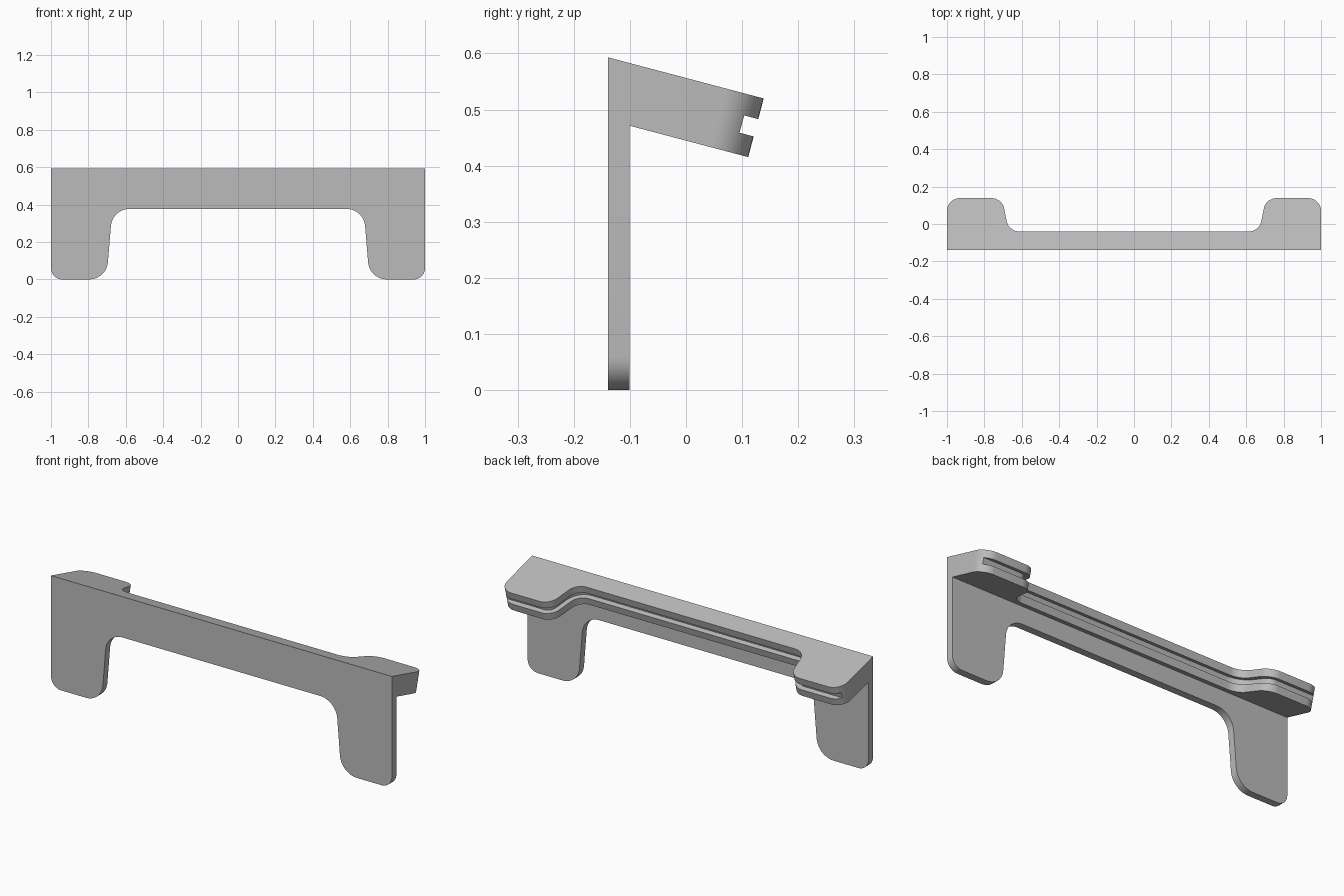
import bpy, bmesh, math
from mathutils import Vector

if "Cube" in bpy.data.objects:
    bpy.data.objects.remove(bpy.data.objects["Cube"])

FRONT, TOP, PLATE = -0.139, 0.593, 0.038
TILT = math.radians(14.8)
THICK = 0.108

grey = bpy.data.materials.new("plain grey")
grey.use_nodes = True
grey.diffuse_color = (0.5, 0.5, 0.5, 1)
grey.node_tree.nodes["Principled BSDF"].inputs["Base Color"].default_value = (0.5, 0.5, 0.5, 1)


def rounded(corners, steps=10):
    """Outline from (x, y, radius) corners, each turned into an arc."""
    out = []
    for i, (x, y, r) in enumerate(corners):
        p = Vector((x, y))
        if r == 0:
            out.append(p)
            continue
        a = (Vector(corners[i - 1][:2]) - p).normalized()
        b = (Vector(corners[(i + 1) % len(corners)][:2]) - p).normalized()
        half = a.angle(b) / 2
        centre = p + (a + b).normalized() * (r / math.sin(half))
        start = p + a * (r / math.tan(half)) - centre
        end = p + b * (r / math.tan(half)) - centre
        sweep = start.angle(end)
        for k in range(steps + 1):
            t = k / steps
            out.append(centre + (start * math.sin((1 - t) * sweep)
                                 + end * math.sin(t * sweep)) / math.sin(sweep))
    return out


def mirrored(half):
    """Complete an outline that runs from the -x side to the middle."""
    return half + [(-x, y, r) for x, y, r in reversed(half)]


def prism(name, outline, origin, up, depth):
    """Extrude an outline lying in the plane of x and up."""
    bm = bmesh.new()
    face = bm.faces.new([bm.verts.new(origin + Vector((p.x, 0, 0)) + up * p.y) for p in outline])
    new = bmesh.ops.extrude_face_region(bm, geom=[face])["geom"]
    bmesh.ops.translate(bm, vec=depth, verts=[v for v in new if isinstance(v, bmesh.types.BMVert)])
    # trim everything ahead of the front plane and close the cut
    geom = bm.verts[:] + bm.edges[:] + bm.faces[:]
    cut = bmesh.ops.bisect_plane(bm, geom=geom, plane_co=(0, FRONT, 0),
                                 plane_no=(0, -1, 0), clear_outer=True)["geom_cut"]
    bmesh.ops.holes_fill(bm, edges=[e for e in cut if isinstance(e, bmesh.types.BMEdge)])
    bmesh.ops.recalc_face_normals(bm, faces=bm.faces)
    mesh = bpy.data.meshes.new(name)
    bm.to_mesh(mesh)
    bm.free()
    mesh.materials.append(grey)
    obj = bpy.data.objects.new(name, mesh)
    bpy.context.collection.objects.link(obj)
    return obj


def combine(target, other, operation):
    mod = target.modifiers.new(operation.lower(), "BOOLEAN")
    mod.object, mod.operation, mod.solver = other, operation, "EXACT"
    bpy.context.view_layer.objects.active = target
    bpy.ops.object.modifier_apply(modifier=mod.name)
    bpy.data.objects.remove(other)


def back_edge(inset):
    """Raised end, sloping flank and low middle of the rear edge."""
    shift = inset * 0.83
    return [(-0.705 - shift, 0.287 - inset, 0.07 - inset),
            (-0.67 - shift, 0.102 - inset, 0.07 + inset)]


# tilted top slab
along = Vector((0, math.cos(TILT), -math.sin(TILT)))
down = Vector((0, -math.sin(TILT), -math.cos(TILT)))
corner = Vector((0, FRONT, TOP))
slab = prism("top_slab", rounded(mirrored([(-1, 0, 0), (-1, 0.287, 0.07)] + back_edge(0))),
             corner, along, down * THICK)

# groove following the rear edge
groove = prism("groove_cutter",
               rounded(mirrored([(-1.1, 0.4, 0), (-1.1, 0.261, 0)] + back_edge(0.026))),
               corner + down * 0.038, along, down * 0.032)
groove.hide_render = True
combine(slab, groove, "DIFFERENCE")

# front plate with two rounded legs
legs = mirrored([(-1, TOP, 0), (-1, 0, 0.06), (-0.703, 0, 0.1), (-0.672, 0.377, 0.1)])
plate = prism("front_plate", rounded(legs), Vector((0, FRONT, 0)), Vector((0, 0, 1)),
              Vector((0, PLATE, 0)))

# trim the plate to the slope of the top
bm = bmesh.new()
bm.from_mesh(plate.data)
cut = bmesh.ops.bisect_plane(bm, geom=bm.verts[:] + bm.edges[:] + bm.faces[:], plane_co=corner,
                             plane_no=-down, clear_outer=True)["geom_cut"]
bmesh.ops.holes_fill(bm, edges=[e for e in cut if isinstance(e, bmesh.types.BMEdge)])
bm.to_mesh(plate.data)
bm.free()

# one solid body, smooth on the rounded corners only
combine(slab, plate, "UNION")
slab.name = "bracket_body"
bpy.ops.object.select_all(action="DESELECT")
slab.select_set(True)
bpy.context.view_layer.objects.active = slab
bpy.ops.object.shade_smooth_by_angle(angle=math.radians(30))
